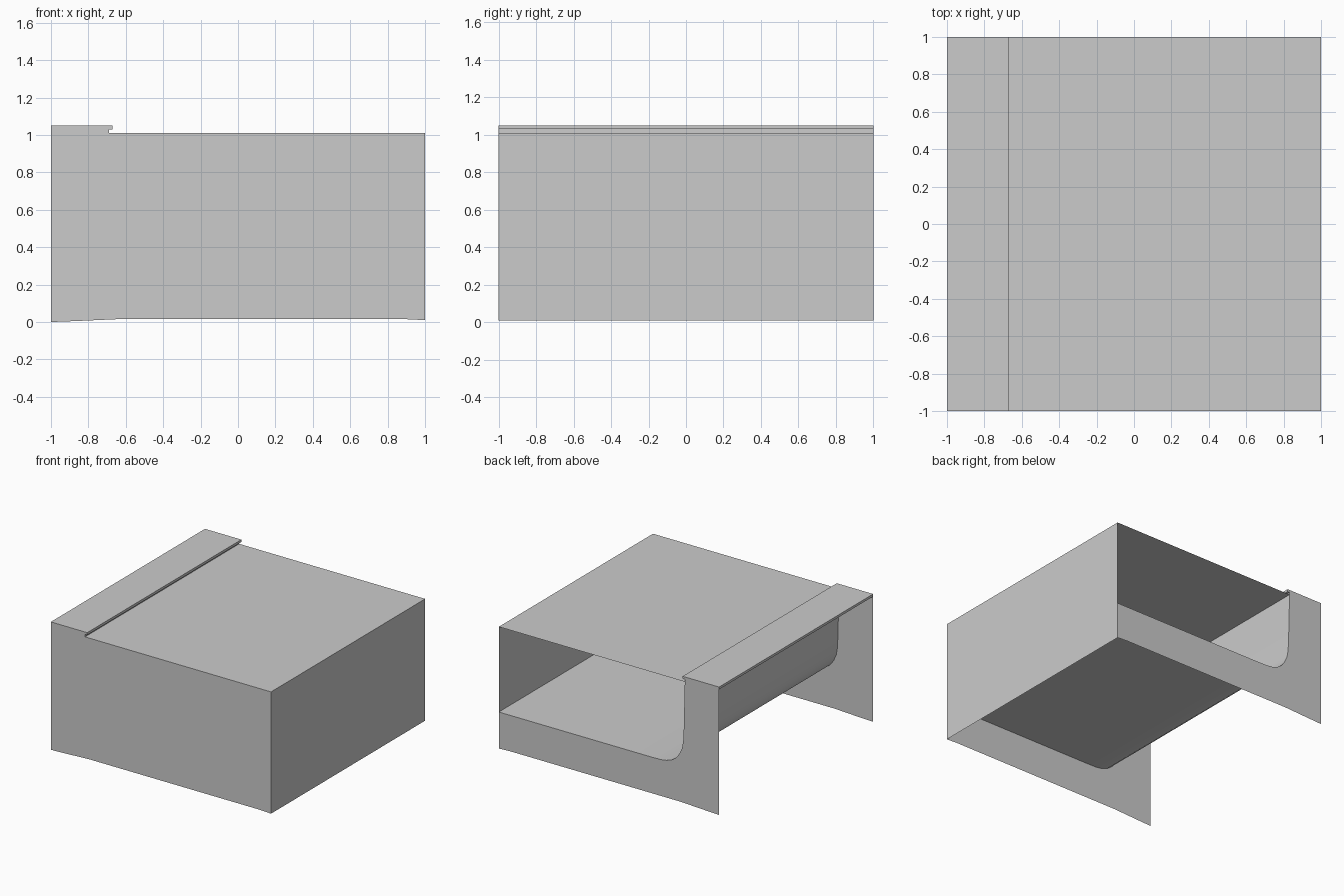
import bpy, bmesh

if "Cube" in bpy.data.objects:
    bpy.data.objects.remove(bpy.data.objects["Cube"])

# Basin cross-section (x, z): down the wall, round the corner, along the floor
BASIN = [(-0.69, 1.03), (-0.68, 0.62), (-0.675, 0.52), (-0.665, 0.46),
         (-0.64, 0.405), (-0.61, 0.365), (-0.57, 0.337), (-0.52, 0.32),
         (-0.47, 0.313), (-0.39, 0.311), (1.0, 0.31)]
# Underside of the earth section, right to left
BASE = [(1.0, 0.01), (0.9, 0.015), (-0.65, 0.015), (-0.87, 0.005), (-1.0, 0.0)]
WATER_Z = 1.01


def make_object(name, bm):
    mesh = bpy.data.meshes.new(name)
    bm.to_mesh(mesh)
    bm.free()
    obj = bpy.data.objects.new(name, mesh)
    bpy.context.collection.objects.link(obj)
    return obj


def add_face(bm, points):
    return bm.faces.new([bm.verts.new(p) for p in points])


def section(name, outline, y):
    """Flat panel in the xz plane, facing away from the centre."""
    bm = bmesh.new()
    face = add_face(bm, [(x, y, z) for x, z in outline])
    face.normal_update()
    if face.normal.y * y < 0:
        face.normal_flip()
    return make_object(name, bm)


# Earth cut faces at front and back
earth = BASIN + BASE + [(-1.0, 1.03)]
section("earth_front", earth, -1)
section("earth_back", earth, 1)

# Basin lining: profile swept from front to back
bm = bmesh.new()
rows = [[bm.verts.new((x, y, z)) for x, z in BASIN] for y in (-1, 1)]
for i in range(len(BASIN) - 1):
    bm.faces.new((rows[0][i], rows[0][i + 1], rows[1][i + 1], rows[1][i]))
lining = make_object("basin_lining", bm)
bpy.context.view_layer.objects.active = lining
lining.select_set(True)
bpy.ops.object.shade_smooth_by_angle(angle=0.6)

# Water: front panel fitted to the basin, top surface and right side
section("water_front", [(-0.69, WATER_Z)] + BASIN[1:] + [(1.0, WATER_Z)], -1)
bm = bmesh.new()
add_face(bm, [(-0.69, -1, WATER_Z), (1, -1, WATER_Z), (1, 1, WATER_Z), (-0.69, 1, WATER_Z)])
add_face(bm, [(1, -1, 0.01), (1, 1, 0.01), (1, 1, WATER_Z), (1, -1, WATER_Z)])
bmesh.ops.remove_doubles(bm, verts=bm.verts, dist=0.0001)
make_object("water_surface_and_side", bm)

# Coping slab overhanging the basin edge
bpy.ops.mesh.primitive_cube_add(size=1, location=(-0.835, 0, 1.04))
coping = bpy.context.object
coping.name = "coping_slab"
coping.scale = (0.33, 2, 0.02)
